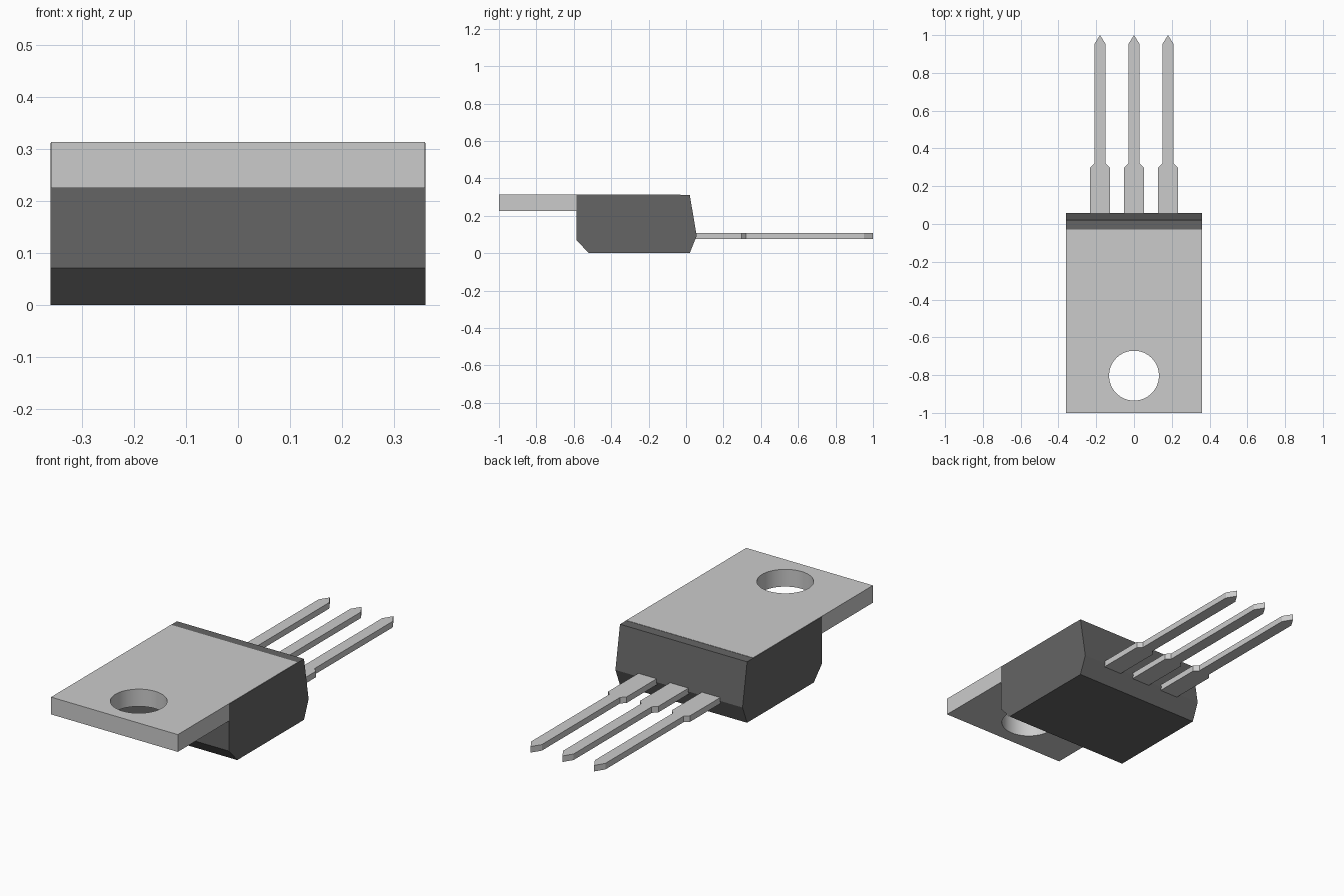
import bpy
import bmesh
from mathutils import Vector

if "Cube" in bpy.data.objects:
    bpy.data.objects.remove(bpy.data.objects["Cube"])


def material(name, color):
    mat = bpy.data.materials.new(name)
    mat.diffuse_color = (*color, 1)
    mat.use_nodes = True
    mat.node_tree.nodes["Principled BSDF"].inputs["Base Color"].default_value = mat.diffuse_color
    return mat


def prism(name, points, sweep, mat):
    """Extrude a closed outline along the sweep vector."""
    bm = bmesh.new()
    face = bm.faces.new([bm.verts.new(p) for p in points])
    ext = bmesh.ops.extrude_face_region(bm, geom=[face], use_keep_orig=True)
    verts = [g for g in ext["geom"] if isinstance(g, bmesh.types.BMVert)]
    bmesh.ops.translate(bm, verts=verts, vec=Vector(sweep))
    bmesh.ops.recalc_face_normals(bm, faces=bm.faces)
    mesh = bpy.data.meshes.new(name)
    bm.to_mesh(mesh)
    bm.free()
    mesh.materials.append(mat)
    obj = bpy.data.objects.new(name, mesh)
    bpy.context.collection.objects.link(obj)
    return obj


metal = material("metal", (0.59, 0.59, 0.56))
plastic = material("dark_plastic", (0.13, 0.13, 0.13))
W = 0.36  # half width of the package

# Moulded body: side profile swept across x
profile = [(-0.586, 0.312), (0.02, 0.312), (0.057, 0.092),
           (0.02, 0.0), (-0.52, 0.0), (-0.586, 0.071)]
prism("body", [(-W, y, z) for y, z in profile], (2 * W, 0, 0), plastic)

# Metal tab, set into the top of the body
t = W - 0.001
tab = prism("mounting_tab",
            [(-t, -1, 0.225), (t, -1, 0.225), (t, -0.03, 0.225), (-t, -0.03, 0.225)],
            (0, 0, 0.0885), metal)

# Mounting hole through the tab
bpy.ops.mesh.primitive_cylinder_add(vertices=64, radius=0.132, depth=0.6,
                                    location=(0, -0.803, 0.27))
cutter = bpy.context.object
cutter.name = "hole_cutter"
cutter.hide_render = True
cut = tab.modifiers.new("hole", "BOOLEAN")
cut.operation = "DIFFERENCE"
cut.solver = "EXACT"
cut.object = cutter
bpy.ops.object.select_all(action="DESELECT")
tab.select_set(True)
bpy.context.view_layer.objects.active = tab
bpy.ops.object.modifier_apply(modifier=cut.name)
bpy.data.objects.remove(cutter)
bpy.ops.object.shade_smooth_by_angle()

# Three leads: wide shoulder, narrow shank, pointed tip
half = [(0.052, 0.0), (0.052, 0.298), (0.03, 0.32), (0.03, 0.952)]
outline = half + [(0, 1.0)] + [(-x, y) for x, y in reversed(half)]
for label, cx in (("left", -0.18), ("middle", 0), ("right", 0.18)):
    prism("lead_" + label, [(cx + x, y, 0.077) for x, y in outline],
          (0, 0, 0.031), metal)
